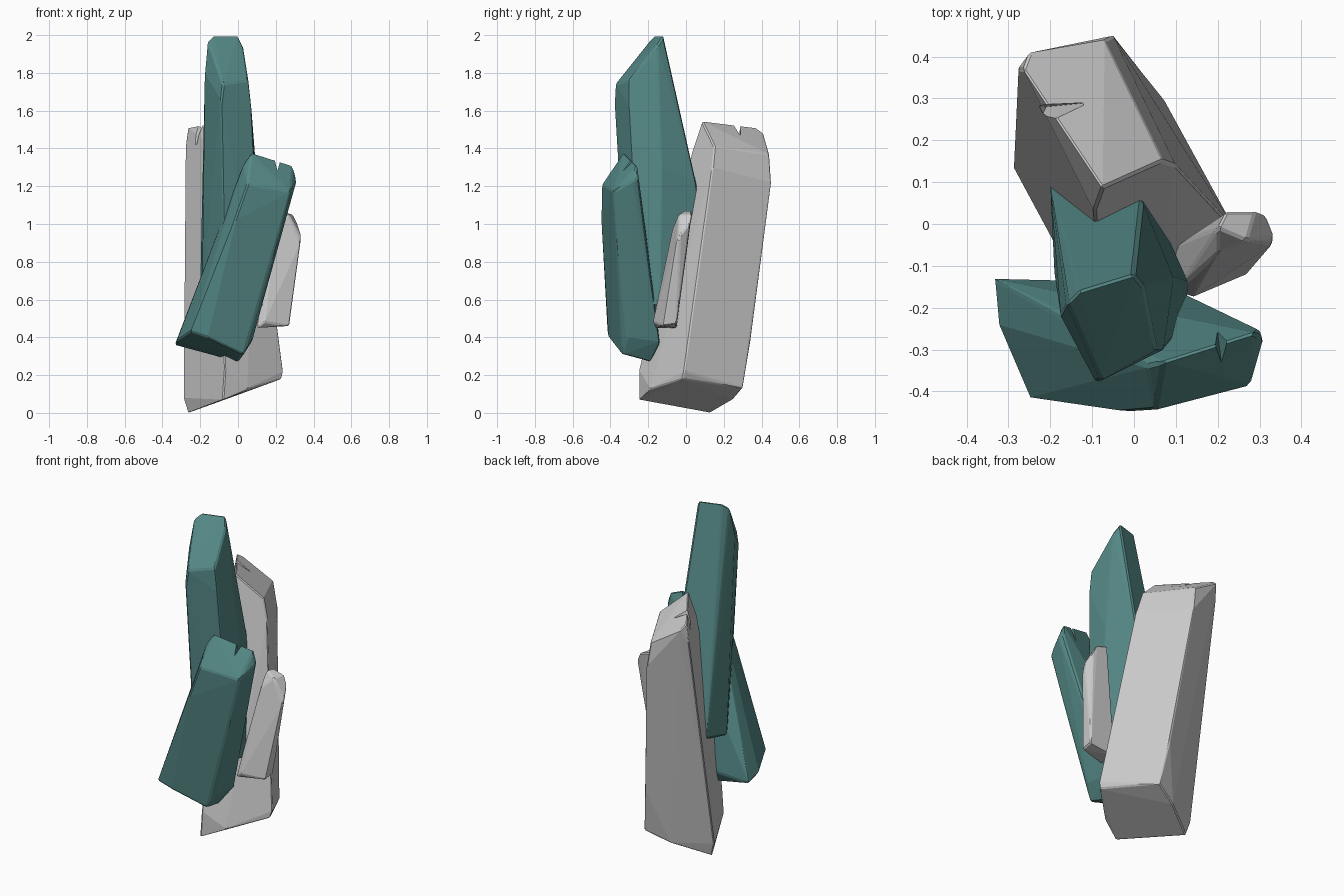
import bpy, bmesh
from mathutils import Vector

teal = bpy.data.materials.new("teal_stone")
teal.diffuse_color = (0.09, 0.25, 0.24, 1)


def hull(name, points):
    """Convex solid through the given corners, flat facets merged."""
    bm = bmesh.new()
    for p in points:
        bm.verts.new(p)
    res = bmesh.ops.convex_hull(bm, input=bm.verts[:])
    junk = {g for g in res["geom_interior"] + res["geom_unused"]
            if isinstance(g, bmesh.types.BMVert) and g.is_valid}
    bmesh.ops.delete(bm, geom=list(junk), context='VERTS')
    bmesh.ops.dissolve_limit(bm, angle_limit=0.06, verts=bm.verts[:], edges=bm.edges[:])
    bmesh.ops.recalc_face_normals(bm, faces=bm.faces[:])
    me = bpy.data.meshes.new(name)
    bm.to_mesh(me)
    bm.free()
    ob = bpy.data.objects.new(name, me)
    bpy.context.collection.objects.link(ob)
    return ob


def crystal(name, points, mat=None, edge=0.008):
    ob = hull(name, points)
    bev = ob.modifiers.new("worn_edges", 'BEVEL')
    bev.width, bev.segments = edge, 1
    bev.limit_method, bev.angle_limit = 'ANGLE', 0.35
    if mat:
        ob.data.materials.append(mat)
    return ob


def crack(ob, inner, lower, outer, side):
    """Wedge-shaped chip cut over an edge."""
    o, s = Vector(outer), Vector(side)
    cut = hull(ob.name + "_crack_cutter", [inner, lower, o + s, o - s])
    cut.hide_render = True
    cut.hide_set(True)
    mod = ob.modifiers.new("crack", 'BOOLEAN')
    mod.operation, mod.solver, mod.object = 'DIFFERENCE', 'EXACT', cut


# tall teal crystal in the middle
tall = crystal("tall_crystal", [
    (-0.13, -0.16, 2.0), (0.0, -0.12, 2.0), (0.025, -0.15, 1.95), (0.055, -0.30, 1.76),
    (-0.08, -0.375, 1.74), (-0.16, -0.19, 1.97), (-0.175, -0.22, 1.8), (-0.09, -0.38, 1.66),
    (0.07, -0.30, 1.62), (0.02, 0.055, 1.22), (0.095, -0.13, 1.3),
    (-0.20, 0.09, 0.68), (0.0, 0.15, 0.6), (0.13, -0.14, 0.56), (0.12, -0.24, 0.58),
    (-0.07, -0.32, 0.65), (-0.19, -0.12, 0.62)], teal)

# leaning teal crystal in front
lean = crystal("leaning_crystal", [
    (0.07, -0.33, 1.38), (0.29, -0.26, 1.31), (0.31, -0.28, 1.23), (0.28, -0.385, 1.17),
    (0.05, -0.445, 1.21), (0.03, -0.34, 1.32), (0.30, -0.25, 1.24), (-0.01, -0.45, 1.04),
    (-0.335, -0.13, 0.36), (-0.325, -0.24, 0.38), (-0.25, -0.415, 0.43), (-0.16, -0.41, 0.40),
    (0.03, -0.34, 0.31), (0.0, -0.19, 0.27), (0.08, -0.31, 0.40), (0.07, -0.14, 0.37)], teal)
crack(lean, (0.21, -0.34, 1.29), (0.20, -0.26, 1.23), (0.21, -0.22, 1.44), (0.04, 0.01, -0.01))

# broad grey slab at the back
slab = crystal("back_slab", [
    (-0.265, 0.13, 0.0), (-0.08, -0.25, 0.07), (0.05, -0.19, 0.125), (0.23, -0.02, 0.18),
    (0.07, 0.30, 0.13), (-0.07, 0.25, 0.07), (-0.29, 0.14, 0.08), (-0.07, -0.25, 0.23),
    (0.24, -0.01, 0.22), (0.03, 0.345, 0.40),
    (-0.075, 0.085, 1.545), (0.07, 0.15, 1.41), (-0.07, 0.44, 1.37), (-0.25, 0.41, 1.48),
    (-0.265, 0.37, 1.51), (-0.095, 0.03, 1.38), (0.10, 0.14, 1.30), (-0.05, 0.45, 1.22),
    (-0.28, 0.37, 1.40)])
crack(slab, (-0.11, 0.29, 1.46), (-0.21, 0.28, 1.36), (-0.26, 0.25, 1.62), (-0.02, 0.035, 0))

# small grey shard on the right
crystal("small_shard", [
    (0.22, 0.03, 1.07), (0.29, 0.03, 1.05), (0.315, 0.02, 1.0), (0.335, -0.03, 0.94),
    (0.27, -0.04, 1.05), (0.20, -0.01, 1.07), (0.33, -0.05, 0.90), (0.20, -0.07, 0.98),
    (0.10, -0.16, 0.45), (0.14, -0.175, 0.48), (0.27, -0.12, 0.46), (0.27, -0.05, 0.47),
    (0.10, -0.05, 0.45)], edge=0.006)
